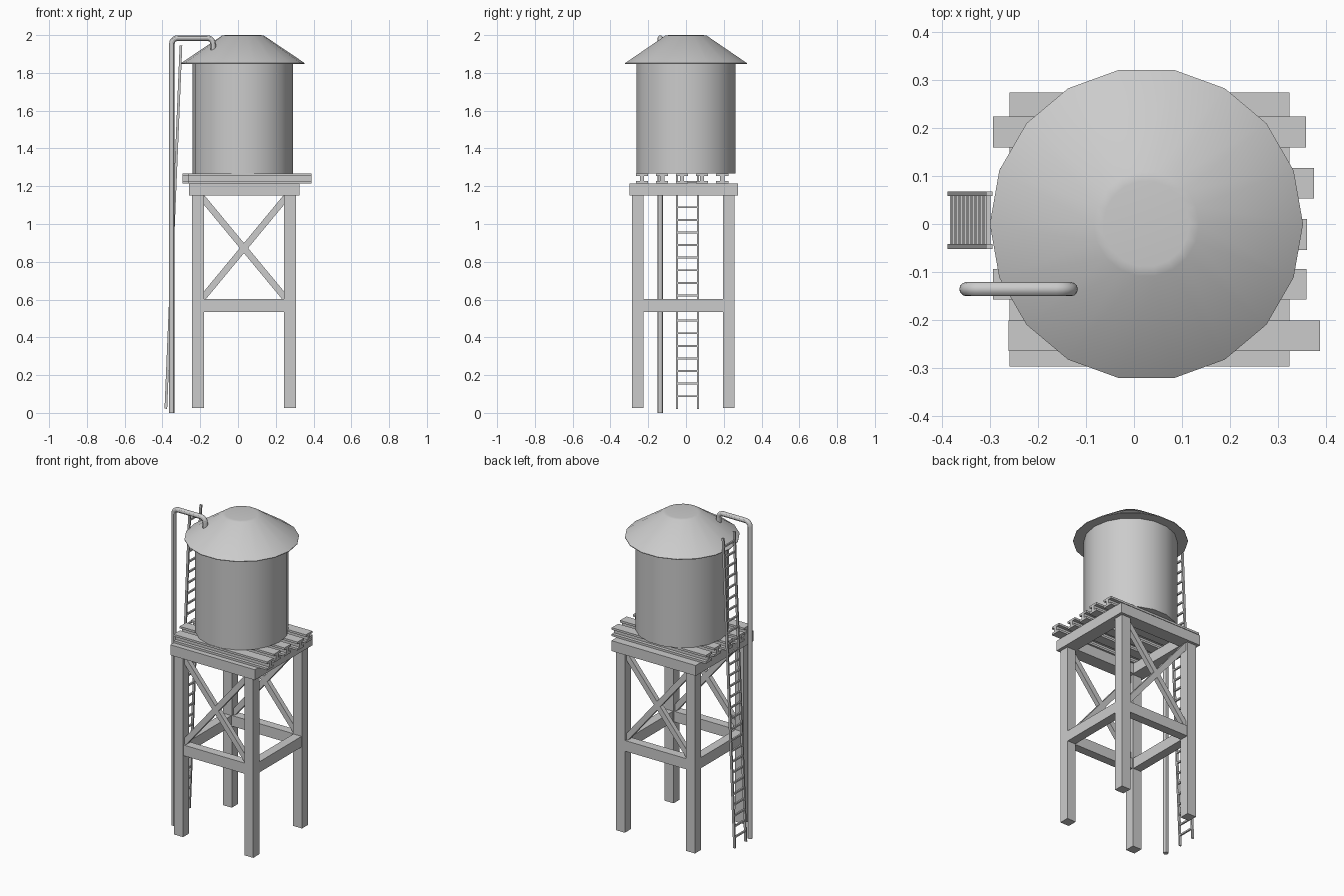
import bpy, bmesh, math
from mathutils import Vector, Matrix

if "Cube" in bpy.data.objects:
    bpy.data.objects.remove(bpy.data.objects["Cube"])


def finish(bm, name, smooth=False):
    bmesh.ops.recalc_face_normals(bm, faces=bm.faces)
    me = bpy.data.meshes.new(name)
    bm.to_mesh(me)
    bm.free()
    ob = bpy.data.objects.new(name, me)
    bpy.context.collection.objects.link(ob)
    if smooth:
        bpy.ops.object.select_all(action='DESELECT')
        ob.select_set(True)
        bpy.context.view_layer.objects.active = ob
        bpy.ops.object.shade_smooth_by_angle(angle=math.radians(30))
    return ob


def add_box(bm, lo, hi):
    lo, hi = Vector(lo), Vector(hi)
    m = Matrix.Translation((lo + hi) / 2) @ Matrix.Diagonal((*(hi - lo), 1))
    bmesh.ops.create_cube(bm, size=1, matrix=m)


def box(name, lo, hi):
    bm = bmesh.new()
    add_box(bm, lo, hi)
    return finish(bm, name)


def add_bar(bm, a, b, in_plane, in_y):
    # square-section bar between two points lying in an xz plane
    a, b = Vector(a), Vector(b)
    d = b - a
    rot = Matrix.Rotation(-math.atan2(d.z, d.x), 4, 'Y')
    m = Matrix.Translation((a + b) / 2) @ rot @ Matrix.Diagonal((d.length, in_y, in_plane, 1))
    bmesh.ops.create_cube(bm, size=1, matrix=m)


def lathe(name, profile, center, sides):
    # closed revolved body from (radius, z) points
    bm = bmesh.new()
    rings = [[bm.verts.new((center[0] + r * math.cos(2 * math.pi * i / sides),
                            center[1] + r * math.sin(2 * math.pi * i / sides), z))
              for i in range(sides)] for r, z in profile]
    for p, q in zip(rings, rings[1:]):
        for i in range(sides):
            j = (i + 1) % sides
            bm.faces.new((p[i], p[j], q[j], q[i]))
    bm.faces.new(rings[0])
    bm.faces.new(rings[-1])
    return finish(bm, name, True)


# Legs
LX = [(-0.243, -0.181), (0.244, 0.306)]
LY = [(-0.286, -0.225), (0.197, 0.258)]
for i, (x0, x1) in enumerate(LX):
    for j, (y0, y1) in enumerate(LY):
        box(f"{('front', 'back')[j]}_{('left', 'right')[i]}_leg", (x0, y0, 0.025), (x1, y1, 1.15))

# Middle rails between the legs
for n, (y0, y1) in zip(("front", "back"), LY):
    box(n + "_rail", (-0.181, y0 + 0.003, 0.535), (0.244, y1 - 0.003, 0.602))
for n, (x0, x1) in zip(("left", "right"), LX):
    box(n + "_rail", (x0 + 0.003, -0.225, 0.535), (x1 - 0.003, 0.197, 0.602))

# Top frame of four beams
w = 0.085
for n, y0, y1 in (("front", -0.298, -0.298 + w), ("back", 0.275 - w, 0.275)):
    box(n + "_top_beam", (-0.26, y0, 1.15), (0.325, y1, 1.215))
for n, x0, x1 in (("left", -0.26, -0.26 + w), ("right", 0.325 - w, 0.325)):
    box(n + "_top_beam", (x0, -0.298 + w, 1.15), (x1, 0.275 - w, 1.215))

# Crossed braces, front and back only
for n, (y0, y1) in zip(("front", "back"), LY):
    y = (y0 + y1) / 2
    bm = bmesh.new()
    add_bar(bm, (-0.19, y, 0.605), (0.253, y, 1.14), 0.034, 0.03)
    add_bar(bm, (-0.19, y, 1.14), (0.253, y, 0.605), 0.034, 0.03)
    finish(bm, n + "_cross_brace")

# I-section deck beams of uneven placement
for k, (yc, x0, x1) in enumerate(((-0.233, -0.262, 0.388), (-0.126, -0.294, 0.36),
                                  (-0.022, -0.29, 0.361), (0.085, -0.28, 0.376),
                                  (0.192, -0.294, 0.359))):
    hw, hweb, z0, z1, t = 0.032, 0.011, 1.215, 1.268, 0.013
    half = [(hw, z0), (hw, z0 + t), (hweb, z0 + t), (hweb, z1 - t), (hw, z1 - t), (hw, z1)]
    section = half + [(-y, z) for y, z in reversed(half)]
    bm = bmesh.new()
    face = bm.faces.new([bm.verts.new((x0, yc + y, z)) for y, z in section])
    ext = bmesh.ops.extrude_face_region(bm, geom=[face], use_keep_orig=True)
    bmesh.ops.translate(bm, vec=(x1 - x0, 0, 0),
                        verts=[v for v in ext["geom"] if isinstance(v, bmesh.types.BMVert)])
    finish(bm, f"deck_beam_{k + 1}")

# Tank and roof
lathe("tank", [(0.266, 1.268), (0.266, 1.85)], (0.026, 0), 18)
lathe("roof", [(0.327, 1.848), (0.327, 1.852), (0.11, 1.998), (0.09, 2.0)], (0.026, 0), 18)

# Fill pipe with rounded bends
px, ex, top, r = -0.35, -0.132, 1.984, 0.03
path = [(px, 0.0)]
for cx, a0 in ((px + r, 180), (ex - r, 90)):
    for s in range(6):
        a = math.radians(a0 - 18 * s)
        path.append((cx + r * math.cos(a), top - r + r * math.sin(a)))
path.append((ex, 1.918))
bm = bmesh.new()
sides, rings = 12, []
for i, (x, z) in enumerate(path):
    (xa, za), (xb, zb) = path[max(i - 1, 0)], path[min(i + 1, len(path) - 1)]
    t = Vector((xb - xa, 0, zb - za)).normalized()
    nrm = Vector((-t.z, 0, t.x))
    if i in (0, len(path) - 1):
        nrm = Vector((-1 if i == 0 else 1, 0, 0))
    rings.append([bm.verts.new(Vector((x, -0.136, z)) + 0.0148 * (
        nrm * math.cos(2 * math.pi * k / sides) + Vector((0, 1, 0)) * math.sin(2 * math.pi * k / sides)))
        for k in range(sides)])
for p, q in zip(rings, rings[1:]):
    for k in range(sides):
        m = (k + 1) % sides
        bm.faces.new((p[k], p[m], q[m], q[k]))
bm.faces.new(rings[0])
bm.faces.new(rings[-1])
finish(bm, "fill_pipe", True)

# Leaning ladder: two rails and evenly spaced rungs
A, B = Vector((-0.382, 0, 0.022)), Vector((-0.302, 0, 1.945))
for n, y in (("front", -0.047), ("back", 0.063)):
    bm = bmesh.new()
    off = Vector((0, y, 0))
    add_bar(bm, A + off, B + off, 0.014, 0.01)
    finish(bm, f"ladder_{n}_rail")
bm = bmesh.new()
for k in range(28):
    z = 0.088 + 0.0667 * k
    x = A.x + (B.x - A.x) * (z - A.z) / (B.z - A.z)
    add_box(bm, (x - 0.005, -0.044, z - 0.005), (x + 0.005, 0.06, z + 0.005))
finish(bm, "ladder_rungs")
